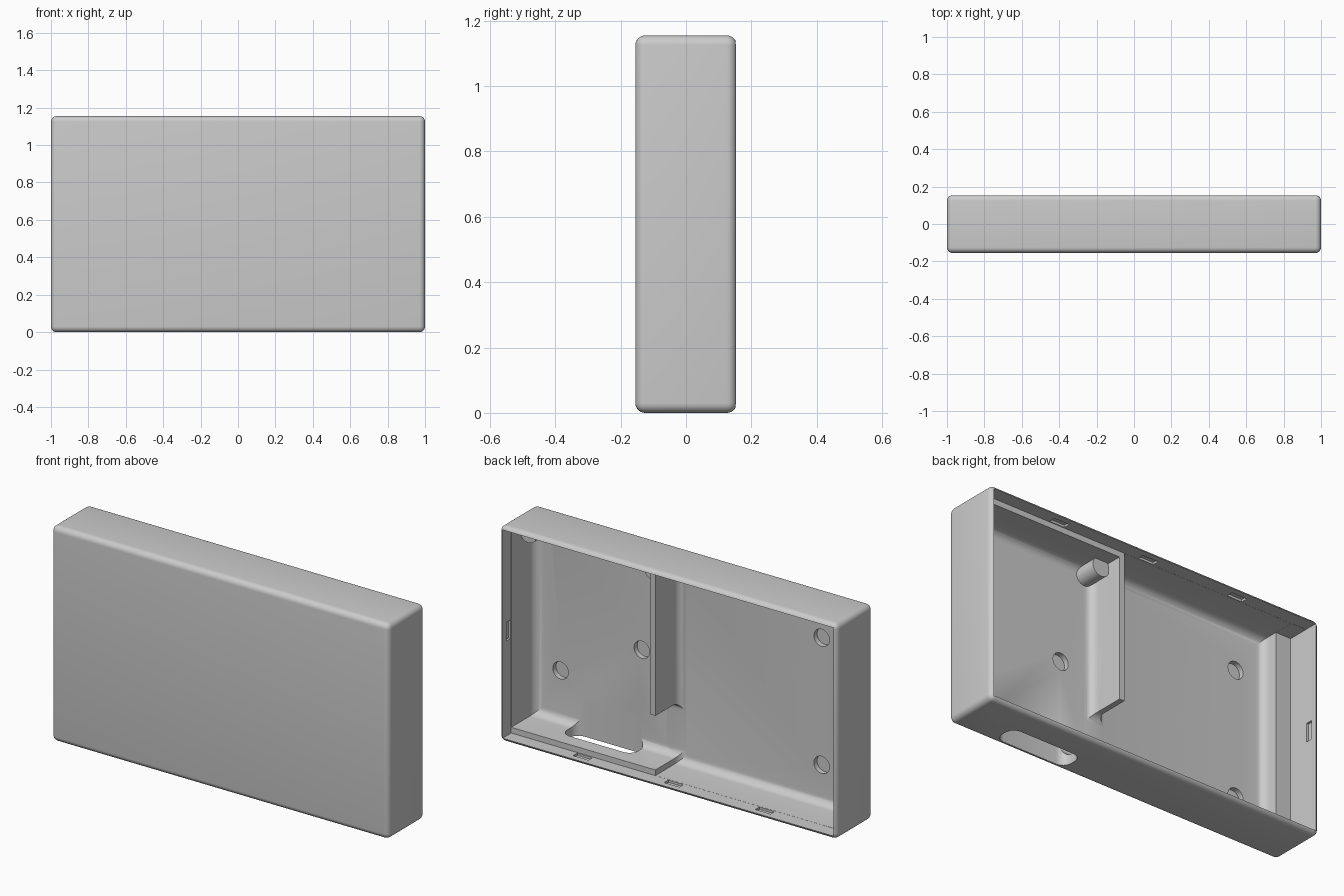
import bpy, bmesh, math
from mathutils import Matrix

if "Cube" in bpy.data.objects:
    bpy.data.objects.remove(bpy.data.objects["Cube"])

W, D, H = 2.0, 0.31, 1.155
FLOOR = -0.12            # inner face of the front panel
RIB_Y = 0.08             # how far ribs and ledges reach toward the open back


def make_object(name, bm):
    bmesh.ops.recalc_face_normals(bm, faces=bm.faces)
    mesh = bpy.data.meshes.new(name)
    bm.to_mesh(mesh)
    bm.free()
    obj = bpy.data.objects.new(name, mesh)
    bpy.context.collection.objects.link(obj)
    return obj


def box(name, lo, hi, radius=0, pick=None, segments=6):
    """Box between two corners; edges accepted by pick are rounded."""
    bm = bmesh.new()
    bmesh.ops.create_cube(bm, size=1)
    for v in bm.verts:
        v.co = [(lo[i] + hi[i]) / 2 + v.co[i] * (hi[i] - lo[i]) for i in range(3)]
    if radius:
        edges = [e for e in bm.edges if pick is None or pick(*[v.co for v in e.verts])]
        bmesh.ops.bevel(bm, geom=edges, offset=radius, segments=segments,
                        profile=0.5, affect='EDGES')
    return make_object(name, bm)


def pocket(lo, hi, radius=0.045):
    """Cavity cutter with a rounded front ring, leaving fillets along the panel."""
    return box("pocket_cutter", lo, hi, radius,
               lambda a, b: abs(a.y - lo[1]) < 1e-5 and abs(b.y - lo[1]) < 1e-5)


def rod(name, x, z, y0, y1, radius):
    """Cylinder along y."""
    bm = bmesh.new()
    bmesh.ops.create_cone(bm, cap_ends=True, segments=32, radius1=radius,
                          radius2=radius, depth=y1 - y0)
    bm.transform(Matrix.Translation((x, (y0 + y1) / 2, z))
                 @ Matrix.Rotation(math.pi / 2, 4, 'X'))
    return make_object(name, bm)


def combine(target, tool, operation):
    mod = target.modifiers.new(operation, 'BOOLEAN')
    mod.operation, mod.solver, mod.object = operation, 'EXACT', tool
    bpy.context.view_layer.objects.active = target
    bpy.ops.object.modifier_apply(modifier=mod.name)
    bpy.data.objects.remove(tool)


# Rounded outer body
case = box("case_shell", (-W / 2, -D / 2, 0), (W / 2, D / 2, H), 0.03)

# Cavities: the ribs, ledges and thick side wall are what stays between them
cavities = [
    ((-0.89, FLOOR, 0.02), (0.125, 0.3, 1.135), 0.045),          # main bay
    ((0.155, FLOOR, 0.05), (0.98, 0.3, 1.105), 0.045),           # side compartment
    ((0.0, FLOOR + 0.0005, 0.0505), (0.6, 0.3, 0.34), 0.045),    # gap below the rib
    ((-0.9805, RIB_Y, 0.0195), (0.9805, 0.31, 1.1355), 0),       # open back
    ((-0.98, -0.03, 0.0205), (-0.5, 0.305, 1.1345), 0),          # step at the thick wall
]
for lo, hi, radius in cavities:
    combine(case, pocket(lo, hi, radius), 'DIFFERENCE')

# Corner posts in the side compartment
for x in (0.2, 0.935):
    combine(case, rod("corner_post", x, 1.07, -0.14, 0.0, 0.05), 'UNION')

# Round blind recesses in the inside of the front panel
for x, z in ((-0.72, 0.227), (-0.72, 0.908), (0.828, 0.319), (0.346, 0.559)):
    combine(case, rod("recess_cutter", x, z, -0.147, -0.05, 0.046), 'DIFFERENCE')

# Rounded slot through the bottom wall and ledge
slot = box("slot_cutter", (0.32, -0.125, -0.1), (0.74, 0.0, 0.2), 0.05,
           lambda a, b: abs(a.z - b.z) > 0.1)
combine(case, slot, 'DIFFERENCE')

# Shallow snap notches around the rim
notches = [(x, z, 0.045, 0.012) for x in (-0.54, 0, 0.54) for z in (0.0195, 1.1355)]
notches += [(x, H / 2, 0.012, 0.05) for x in (-0.9805, 0.9805)]
for x, z, hx, hz in notches:
    combine(case, box("notch_cutter", (x - hx, 0.085, z - hz),
                      (x + hx, 0.12, z + hz)), 'DIFFERENCE')

# Plain grey plastic, smooth with sharp edges kept
grey = bpy.data.materials.new("grey plastic")
grey.diffuse_color = (0.6, 0.6, 0.6, 1)
grey.use_nodes = True
grey.node_tree.nodes["Principled BSDF"].inputs["Base Color"].default_value = grey.diffuse_color
case.data.materials.clear()
case.data.materials.append(grey)
for poly in case.data.polygons:
    poly.material_index = 0
bpy.ops.object.select_all(action='DESELECT')
case.select_set(True)
bpy.context.view_layer.objects.active = case
bpy.ops.object.shade_smooth_by_angle(angle=math.radians(30))
